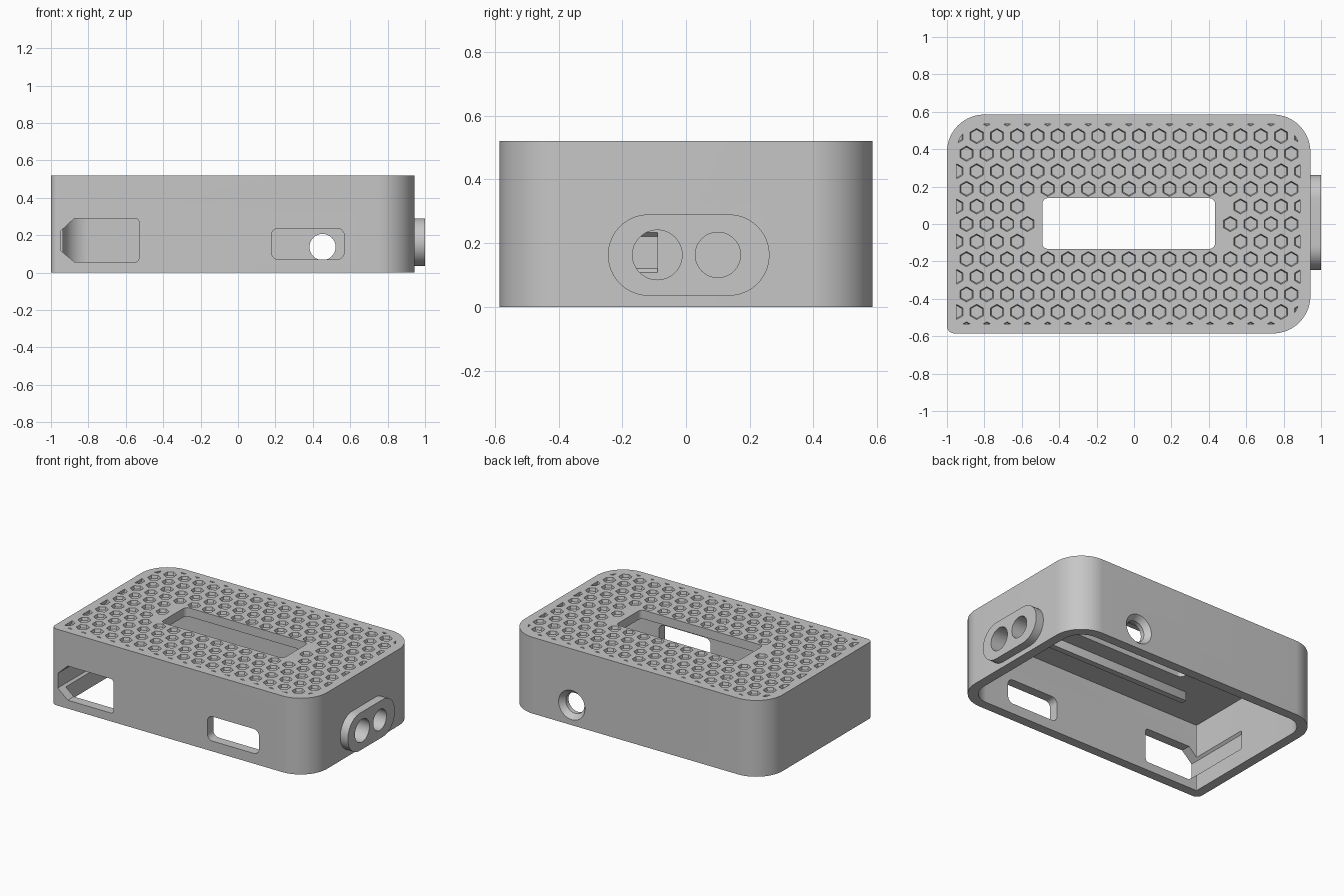
import bpy, bmesh, math

cube = bpy.data.objects.get("Cube")
if cube:
    bpy.data.objects.remove(cube, do_unlink=True)

SHADE = (0.57, 0.57, 0.57, 1)
grey = bpy.data.materials.new("matte grey")
grey.use_nodes = True
grey.diffuse_color = SHADE
grey.node_tree.nodes["Principled BSDF"].inputs["Base Color"].default_value = SHADE

PLACE = {"X": lambda u, v, w: (w, u, v),
         "Y": lambda u, v, w: (u, w, v),
         "Z": lambda u, v, w: (u, v, w)}


def rounded(u0, u1, v0, v1, radii, seg=20):
    """Rectangle outline, radii ordered: low-low, high-low, high-high, low-high."""
    corners = [(u0, v0, 1, 1), (u1, v0, -1, 1), (u1, v1, -1, -1), (u0, v1, 1, -1)]
    pts = []
    for i, ((u, v, su, sv), r) in enumerate(zip(corners, radii)):
        for k in range(seg + 1):
            a = math.pi + (i + k / seg) * math.pi / 2
            pts.append((u + su * r + r * math.cos(a), v + sv * r + r * math.sin(a)))
    return pts


def ring(u, v, r, n=48, turn=0.0):
    return [(u + r * math.cos(turn + 2 * math.pi * i / n),
             v + r * math.sin(turn + 2 * math.pi * i / n)) for i in range(n)]


def add_loft(bm, low, high, a, b, axis):
    place = PLACE[axis]
    bottom = [bm.verts.new(place(u, v, a)) for u, v in low]
    top = [bm.verts.new(place(u, v, b)) for u, v in high]
    bm.faces.new(bottom)
    bm.faces.new(top)
    n = len(low)
    for i in range(n):
        j = (i + 1) % n
        bm.faces.new((bottom[i], bottom[j], top[j], top[i]))


def finish(name, bm):
    bmesh.ops.remove_doubles(bm, verts=bm.verts, dist=1e-5)
    bmesh.ops.recalc_face_normals(bm, faces=bm.faces)
    mesh = bpy.data.meshes.new(name)
    bm.to_mesh(mesh)
    bm.free()
    mesh.materials.append(grey)
    obj = bpy.data.objects.new(name, mesh)
    bpy.context.collection.objects.link(obj)
    return obj


def solid(name, outline, a, b, axis, high=None):
    bm = bmesh.new()
    add_loft(bm, outline, high or outline, a, b, axis)
    return finish(name, bm)


def boolean(obj, tool, operation="DIFFERENCE"):
    mod = obj.modifiers.new("cut", "BOOLEAN")
    mod.operation = operation
    mod.solver = "EXACT"
    mod.object = tool
    bpy.context.view_layer.objects.active = obj
    bpy.ops.object.modifier_apply(modifier=mod.name)


L, R, D, H, WALL = -1.0, 0.943, 0.585, 0.52, 0.065
CEILING = 0.46

# Shell, open underneath, with one nearly square corner
shell = solid("case_shell", rounded(L, R, -D, D, (0.04, 0.2, 0.2, 0.2)), 0, H, "Z")
inner_r = 0.2 - WALL
cutters = [
    solid("cavity", rounded(L + WALL, R - WALL, -D + WALL, D - WALL,
                            (0.005, inner_r, inner_r, inner_r)), -0.1, CEILING, "Z"),
    # Display window
    solid("window", rounded(-0.49, 0.433, -0.133, 0.138, (0.03,) * 4), 0.3, 0.7, "Z"),
    # Front openings; the angled one runs on as a groove in the side wall
    solid("angled_port", [(-0.95, 0.12), (-0.875, 0.057)]
          + rounded(-0.8, -0.53, 0.057, 0.29, (0.02,) * 4)[21:63]
          + [(-0.875, 0.29), (-0.95, 0.22)], -0.7, -0.09, "Y"),
    solid("small_port", rounded(0.178, 0.568, 0.07, 0.237, (0.04,) * 4), -0.7, -0.45, "Y"),
    # Countersunk jack hole at the back
    solid("jack_hole", ring(0.452, 0.137, 0.07), 0.45, 0.7, "Y"),
    solid("jack_countersink", ring(0.452, 0.137, 0.062), D - 0.045, D + 0.01, "Y",
          ring(0.452, 0.137, 0.108)),
]
for tool in cutters:
    boolean(shell, tool)

# Two rails under the lid, either side of the window
rails = [solid(name, rounded(-0.625, 0.565, y - 0.02, y + 0.02, (0.002,) * 4, 2),
               CEILING - 0.06, CEILING + 0.01, "Z")
         for name, y in (("front_rail", -0.27), ("back_rail", 0.27))]

# Raised cable boss on the side, with two holes through boss and wall
boss = solid("cable_boss", rounded(-0.245, 0.262, 0.035, 0.29, (0.1275,) * 4), R - 0.02, 1.0, "X")
for name, y, r in (("cable_hole_front", -0.09, 0.078), ("cable_hole_back", 0.1, 0.071)):
    tool = solid(name, ring(y, 0.163, r), 0.8, 1.1, "X")
    cutters.append(tool)
    boolean(shell, tool)
    boolean(boss, tool)

# Shallow tapered honeycomb pockets in the lid, trimmed to a border
PITCH, ROW, HEX, DEPTH, TAPER = 0.1085, 0.094, 0.041, 0.02, 0.006
bm = bmesh.new()
for j in range(-6, 7):
    for i in range(-9, 10):
        x = -0.0275 + (i + (j % 2) / 2) * PITCH
        y = j * ROW
        near_window = -0.53 < x < 0.47 and abs(y) < 0.15
        if not near_window:
            floor = ring(x, y, HEX - TAPER, 6, math.pi / 6)
            mouth = ring(x, y, HEX + TAPER / 4, 6, math.pi / 6)
            add_loft(bm, floor, mouth, H - DEPTH, H + DEPTH / 4, "Z")
pockets = finish("honeycomb", bm)
border = solid("border", rounded(-0.95, 0.888, -0.535, 0.535, (0.01, 0.15, 0.15, 0.15)),
               H - 0.1, H + 0.1, "Z")
boolean(pockets, border, "INTERSECT")
boolean(shell, pockets)
cutters += [pockets, border]

for tool in cutters:
    bpy.data.objects.remove(tool, do_unlink=True)

for obj in (shell, boss, *rails):
    bpy.ops.object.select_all(action="DESELECT")
    obj.select_set(True)
    bpy.context.view_layer.objects.active = obj
    bpy.ops.object.shade_smooth_by_angle(angle=math.radians(30))
